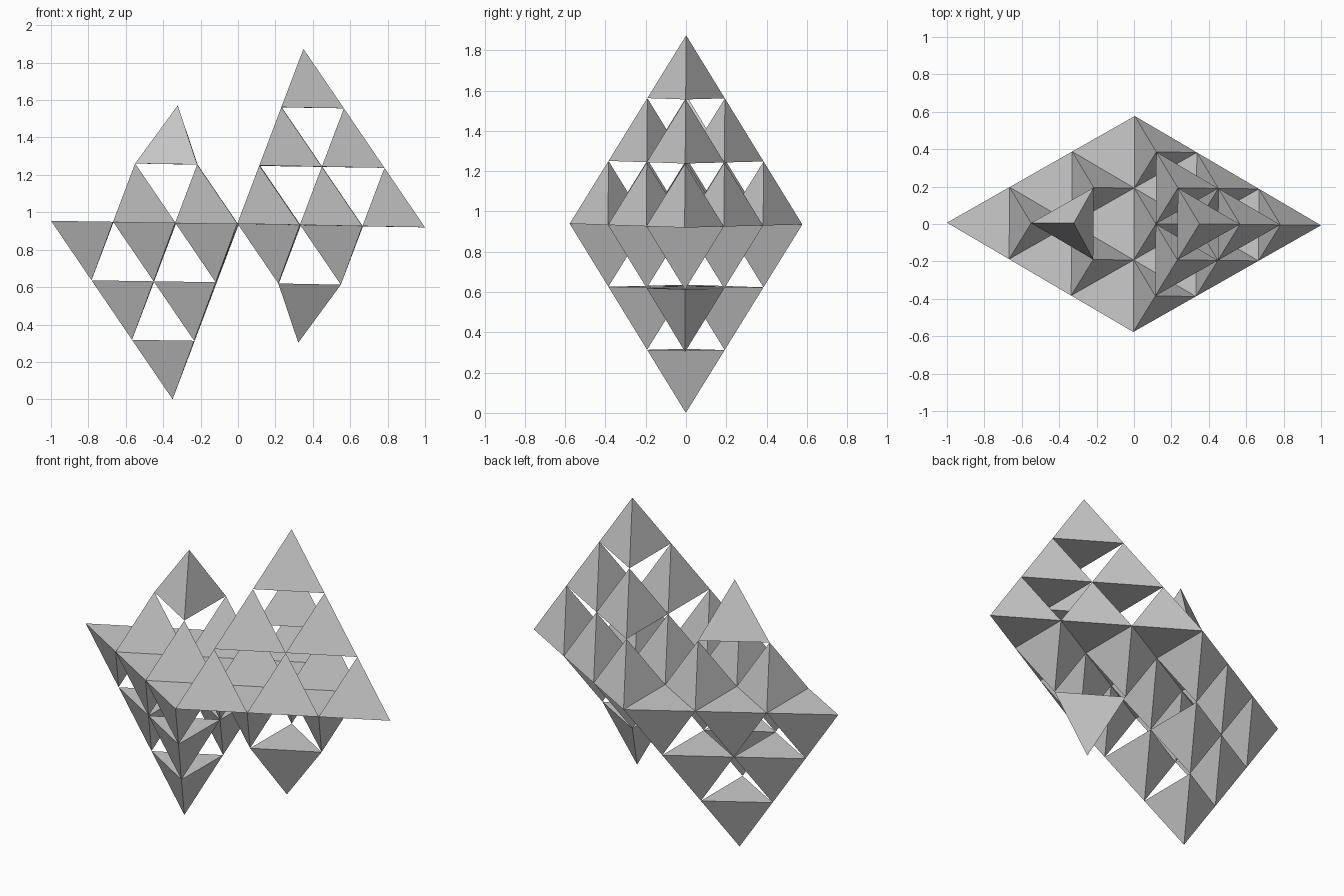
import bpy, bmesh, math
from mathutils import Vector, Matrix

if "Cube" in bpy.data.objects:
    bpy.data.objects.remove(bpy.data.objects["Cube"])

R = 2 / 9                      # circumradius of a small tetrahedron's base
E = R * math.sqrt(3)           # edge length
H = E * math.sqrt(2 / 3)       # height
CENTRE_Z = 0.937

# slight tilt of the whole cluster
TILT = (Matrix.Translation((0, 0, CENTRE_Z))
        @ Matrix.Rotation(math.radians(-0.4), 4, 'Z')
        @ Matrix.Rotation(math.radians(1), 4, 'Y')
        @ Matrix.Rotation(math.radians(-0.2), 4, 'X'))
HALF_TURN = Matrix.Rotation(math.pi, 4, 'Y')


def add_tetra(bm, cx, cy, z, point):
    """Upright tetrahedron; its base points towards +x (point=1) or -x (-1)."""
    base = [bm.verts.new((cx + point * R * math.cos(a), cy + R * math.sin(a), z))
            for a in (0, 2 * math.pi / 3, 4 * math.pi / 3)]
    tip = bm.verts.new((cx, cy, z + H))
    bm.faces.new(base)
    for i in range(3):
        bm.faces.new((base[i], base[(i + 1) % 3], tip))


def build(name, cells, matrix):
    bm = bmesh.new()
    for c in cells:
        add_tetra(bm, *c)
    bmesh.ops.recalc_face_normals(bm, faces=bm.faces)
    bm.transform(matrix)
    mesh = bpy.data.meshes.new(name)
    bm.to_mesh(mesh)
    bm.free()
    bpy.context.collection.objects.link(bpy.data.objects.new(name, mesh))


# large three-layer pyramid: 6 + 3 + 1 tetrahedra
large = []
for layer in range(3):
    for col in range(3 - layer):
        count = 3 - layer - col
        for k in range(count):
            large.append((R / 2 * (layer + 1) + 1.5 * R * col,
                          (k - (count - 1) / 2) * E, layer * H, 1))

# small pyramid: three tetrahedra in the gaps, one turned on top
small = [(-2.5 * R, 0, 0, 1), (-R, E / 2, 0, 1), (-R, -E / 2, 0, 1),
         (-1.5 * R, 0, H, -1)]

# upper half, then the same again turned upside down
for side, m in (("upper", TILT), ("lower", TILT @ HALF_TURN)):
    build(side + "_large_pyramid", large, m)
    build(side + "_small_pyramid", small, m)
